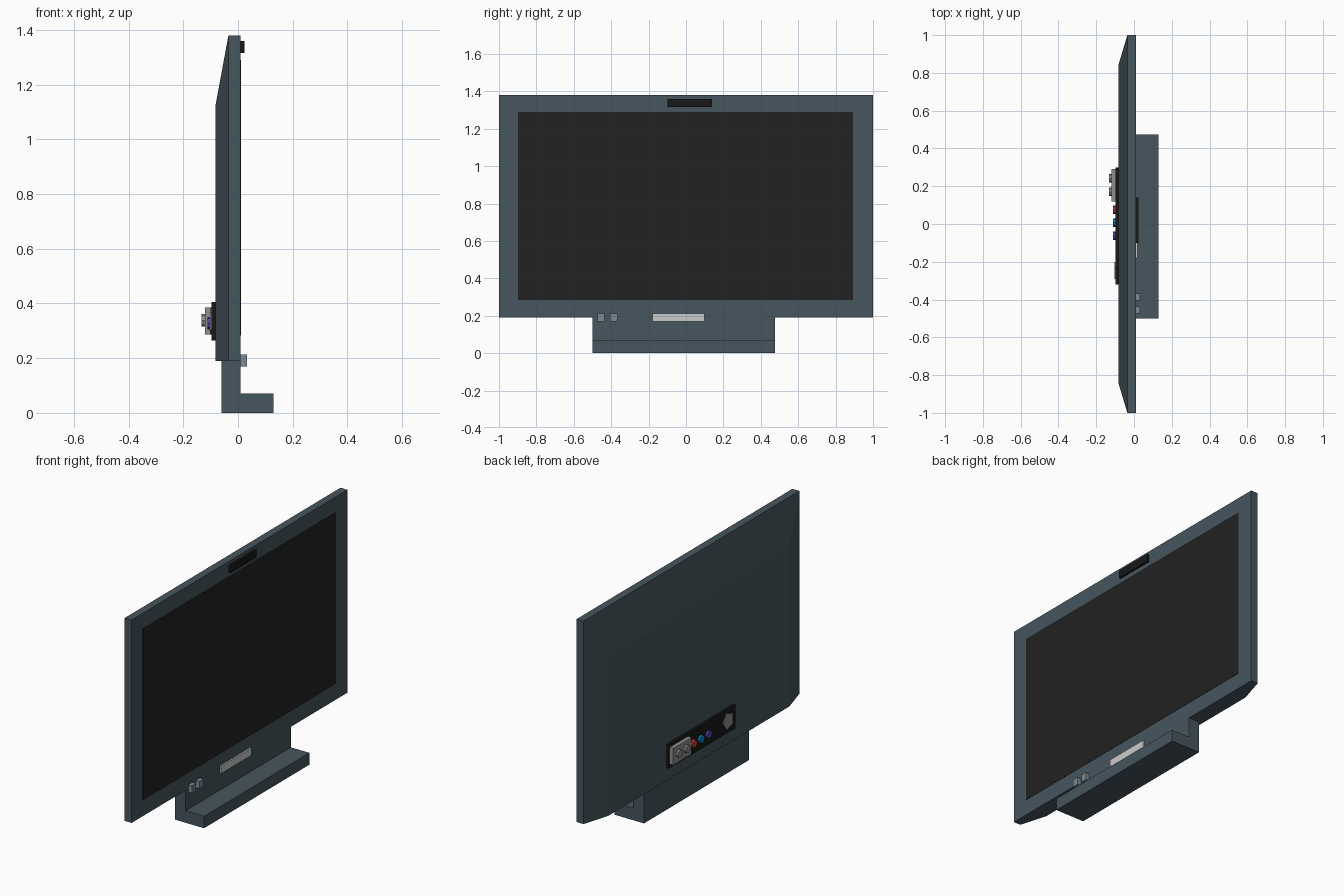
import bpy, bmesh, math

if "Cube" in bpy.data.objects:
    bpy.data.objects.remove(bpy.data.objects["Cube"])


def material(name, rgb):
    m = bpy.data.materials.new(name)
    m.diffuse_color = (*rgb, 1)
    m.use_nodes = True
    m.node_tree.nodes["Principled BSDF"].inputs["Base Color"].default_value = m.diffuse_color
    return m


SLATE = material("slate", (0.062, 0.092, 0.112))
BLACK = material("black", (0.016, 0.016, 0.016))
DARK = material("dark", (0.009, 0.009, 0.009))
PALE = material("pale", (0.55, 0.55, 0.55))
STEEL = material("steel", (0.20, 0.26, 0.30))
GREY = material("grey", (0.28, 0.28, 0.28))
RED = material("red", (0.55, 0.05, 0.03))
BLUE = material("blue", (0.0, 0.25, 0.5))
PURPLE = material("purple", (0.10, 0.05, 0.40))


def loft(name, rings, mat):
    """Join matching rings of points with quads and cap both ends."""
    bm = bmesh.new()
    loops = [[bm.verts.new(p) for p in ring] for ring in rings]
    n = len(loops[0])
    for a, b in zip(loops, loops[1:]):
        for i in range(n):
            j = (i + 1) % n
            bm.faces.new((a[i], a[j], b[j], b[i]))
    bm.faces.new(loops[0])
    bm.faces.new(loops[-1])
    bmesh.ops.recalc_face_normals(bm, faces=bm.faces)
    mesh = bpy.data.meshes.new(name)
    bm.to_mesh(mesh)
    bm.free()
    mesh.materials.append(mat)
    obj = bpy.data.objects.new(name, mesh)
    bpy.context.collection.objects.link(obj)
    return obj


def rect(x, y0, y1, z0, z1):
    return [(x, y0, z0), (x, y1, z0), (x, y1, z1), (x, y0, z1)]


def box(name, x0, x1, y0, y1, z0, z1, mat):
    return loft(name, [rect(x, y0, y1, z0, z1) for x in (x0, x1)], mat)


def plug(name, x0, x1, y, z, r, sides, mat):
    """Low-poly prism along x, with a corner pointing to +y."""
    angles = [math.tau * i / sides for i in range(sides)]
    return loft(name, [[(x, y + r * math.cos(a), z + r * math.sin(a)) for a in angles]
                       for x in (x0, x1)], mat)


# Cabinet: flat front slab with a back that tapers at the top and sides
loft("cabinet", [rect(0.01, -1, 1, 0.19, 1.38),
                 rect(-0.035, -1, 1, 0.19, 1.38),
                 rect(-0.083, -0.84, 0.84, 0.19, 1.12)], SLATE)
box("screen", 0.0, 0.0115, -0.897, 0.893, 0.283, 1.29, BLACK)

# L-shaped stand
profile = [(-0.06, 0), (0.13, 0), (0.13, 0.07), (0.01, 0.07), (0.01, 0.19), (-0.06, 0.19)]
loft("stand", [[(x, y, z) for x, z in profile] for y in (-0.5, 0.475)], SLATE)

# Front details
box("top_sensor", 0.01, 0.023, -0.10, 0.14, 1.315, 1.36, DARK)
box("front_label_plate", 0.01, 0.019, -0.18, 0.10, 0.17, 0.213, PALE)
for i, y in enumerate((-0.455, -0.386)):
    box(f"button_{i + 1}", 0.01, 0.033, y - 0.019, y + 0.019, 0.169, 0.213, STEEL)

# Rear connector panel
box("connector_panel", -0.097, -0.083, -0.32, 0.30, 0.265, 0.405, DARK)
box("socket_block", -0.12, -0.097, 0.12, 0.29, 0.287, 0.385, GREY)
for i, y in enumerate((0.17, 0.242)):
    plug(f"socket_knob_{i + 1}", -0.133, -0.12, y, 0.338, 0.023, 8, GREY)
for name, y, mat in (("red", 0.075, RED), ("blue", 0.007, BLUE), ("purple", -0.063, PURPLE)):
    plug(f"{name}_jack", -0.111, -0.097, y, 0.328, 0.023, 8, mat)
plug("power_socket", -0.102, -0.097, -0.25, 0.335, 0.05, 5, GREY)
